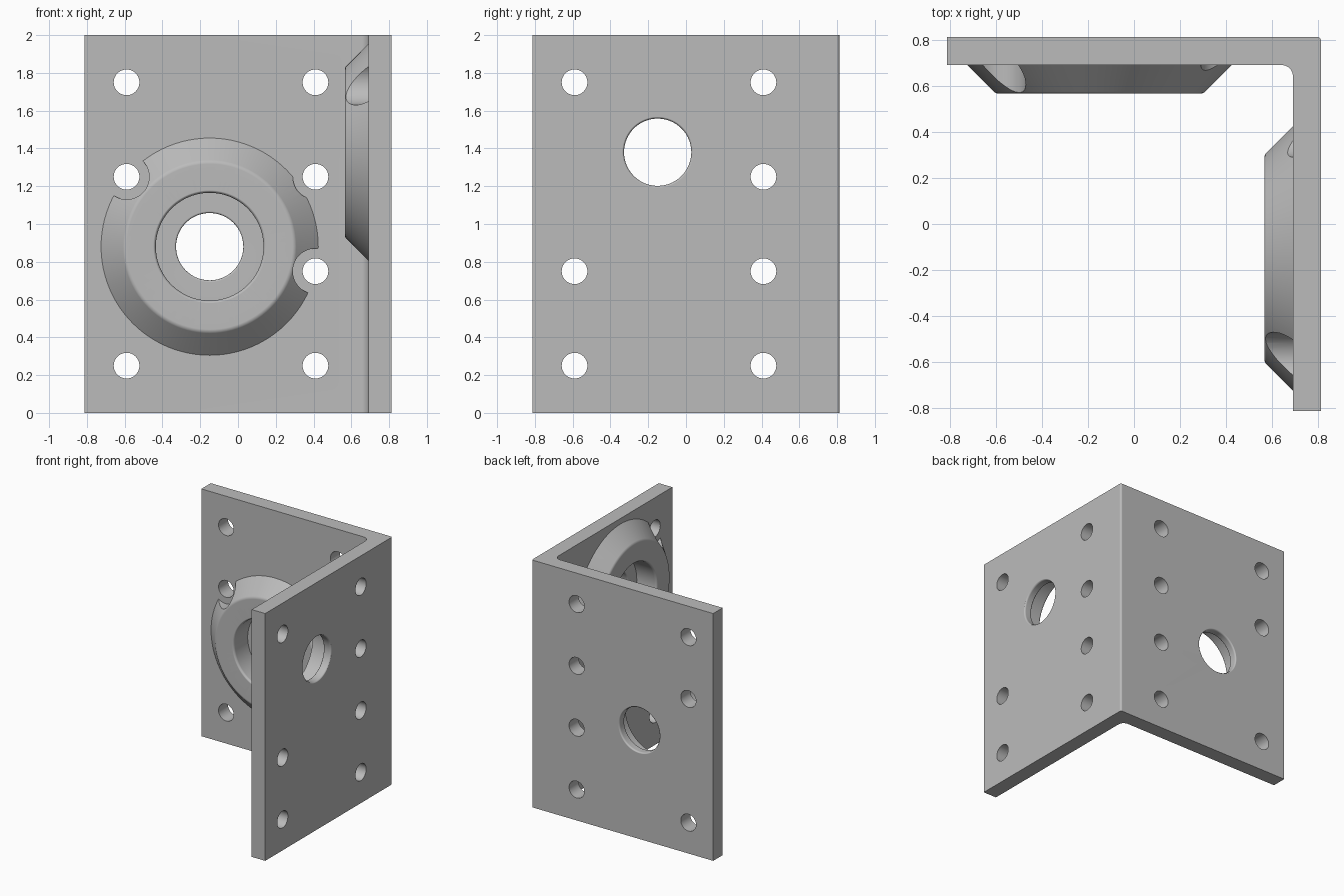
import bpy, bmesh, math
from mathutils import Vector, Matrix

if "Cube" in bpy.data.objects:
    bpy.data.objects.remove(bpy.data.objects["Cube"], do_unlink=True)

OUT, INNER, FACE = 0.812, 0.691, 0.566      # plate outside, plate inside, boss face
HEIGHT = 2.0

steel = bpy.data.materials.new("plain_grey")
steel.use_nodes = True
GREY = (0.5, 0.5, 0.5, 1)
steel.diffuse_color = GREY
steel.node_tree.nodes["Principled BSDF"].inputs["Base Color"].default_value = GREY


def rounded(points, steps=5):
    """Round the corners of a closed outline; each point is (a, b) or (a, b, radius)."""
    out, n = [], len(points)
    for i, p in enumerate(points):
        c = Vector(p[:2])
        if len(p) == 2:
            out.append(c)
            continue
        u = (Vector(points[i - 1][:2]) - c).normalized()
        v = (Vector(points[(i + 1) % n][:2]) - c).normalized()
        half = u.angle(v) / 2
        mid = c + (u + v).normalized() * p[2] / math.sin(half)
        start = c + u * p[2] / math.tan(half) - mid
        end = c + v * p[2] / math.tan(half) - mid
        sweep = start.angle_signed(end)
        for k in range(steps + 1):
            t = -sweep * k / steps
            out.append(mid + Matrix.Rotation(t, 2) @ start)
    return out


def finish(bm, name):
    bmesh.ops.remove_doubles(bm, verts=bm.verts, dist=1e-5)
    bmesh.ops.recalc_face_normals(bm, faces=bm.faces)
    mesh = bpy.data.meshes.new(name)
    bm.to_mesh(mesh)
    bm.free()
    mesh.materials.append(steel)
    ob = bpy.data.objects.new(name, mesh)
    bpy.context.collection.objects.link(ob)
    return ob


def lathe(name, outline, place, u, z, segments=96):
    """Turn an outline of (radius, depth) about an axis normal to a plate."""
    bm = bmesh.new()
    rings = []
    for r, d in outline:
        if r < 1e-6:
            rings.append([bm.verts.new(place(u, d, z))])
        else:
            rings.append([bm.verts.new(place(u + r * math.cos(a), d, z + r * math.sin(a)))
                          for a in (math.tau * k / segments for k in range(segments))])
    for a, b in zip(rings, rings[1:]):
        for k in range(segments):
            j = (k + 1) % segments
            corners = [a[k % len(a)], a[j % len(a)], b[j % len(b)], b[k % len(b)]]
            bm.faces.new(list(dict.fromkeys(corners)))
    return finish(bm, name)


def combine(target, other, operation):
    mod = target.modifiers.new(operation.title(), "BOOLEAN")
    mod.operation, mod.solver, mod.object = operation, "EXACT", other
    bpy.context.view_layer.objects.active = target
    bpy.ops.object.modifier_apply(modifier=mod.name)
    bpy.data.objects.remove(other, do_unlink=True)


def rod(name, r, d0, d1, place, u, z):
    return lathe(name, [(0, d0), (r, d0), (r, d1), (0, d1)], place, u, z, 48)


# Angle plate: extruded L section
section = rounded([(-OUT, OUT), (-OUT, INNER), (INNER, INNER, 0.05),
                   (INNER, -OUT), (OUT, -OUT), (OUT, OUT, 0.015)])
bm = bmesh.new()
base = bm.faces.new([bm.verts.new((x, y, 0)) for x, y in section])
top = bmesh.ops.extrude_face_region(bm, geom=[base])
bmesh.ops.translate(bm, vec=(0, 0, HEIGHT),
                    verts=[v for v in top["geom"] if isinstance(v, bmesh.types.BMVert)])
bracket = finish(bm, "corner_bracket")

boss_outline = rounded([(0, FACE), (0.45, FACE, 0.03), (0.575, INNER),
                        (0.575, INNER + 0.03), (0, INNER + 0.03)])
SEAT = 0.745                                 # depth of the bearing seat
bore_outline = rounded([(0, FACE - 0.03), (0.306, FACE - 0.03), (0.306, FACE - 0.001),
                        (0.285, FACE - 0.001, 0.02), (0.285, SEAT), (0.178, SEAT, 0.01),
                        (0.178, OUT + 0.001, 0.015), (0.195, OUT + 0.001),
                        (0.195, OUT + 0.03), (0, OUT + 0.03)])


def back_plate(u, d, z):
    return (u, d, z)


def side_plate(u, d, z):
    return (d, u, z)


# Bearing boss, bore and screw holes on each plate
ROWS = (0.25, 0.75, 1.25, 1.75)
for place, boss_z, skipped in ((back_plate, 0.88, 0.75), (side_plate, 1.38, 1.25)):
    holes = [(0.41, z) for z in ROWS] + [(-0.59, z) for z in ROWS if z != skipped]
    boss = lathe("bearing_boss", boss_outline, place, -0.15, boss_z)
    for u, z in holes:
        if math.hypot(u + 0.15, z - boss_z) < 0.69:
            combine(boss, rod("screw_clearance", 0.12, 0.5, 0.78, place, u, z), "DIFFERENCE")
    combine(bracket, boss, "UNION")
    combine(bracket, lathe("bearing_bore", bore_outline, place, -0.15, boss_z), "DIFFERENCE")
    for u, z in holes:
        combine(bracket, rod("screw_hole", 0.068, 0.62, 0.9, place, u, z), "DIFFERENCE")

# Smooth curved faces, keep machined edges crisp
bpy.ops.object.select_all(action="DESELECT")
bracket.select_set(True)
bpy.context.view_layer.objects.active = bracket
bpy.ops.object.shade_smooth_by_angle(angle=math.radians(30))
weighted = bracket.modifiers.new("Weighted Normal", "WEIGHTED_NORMAL")
weighted.keep_sharp = True
